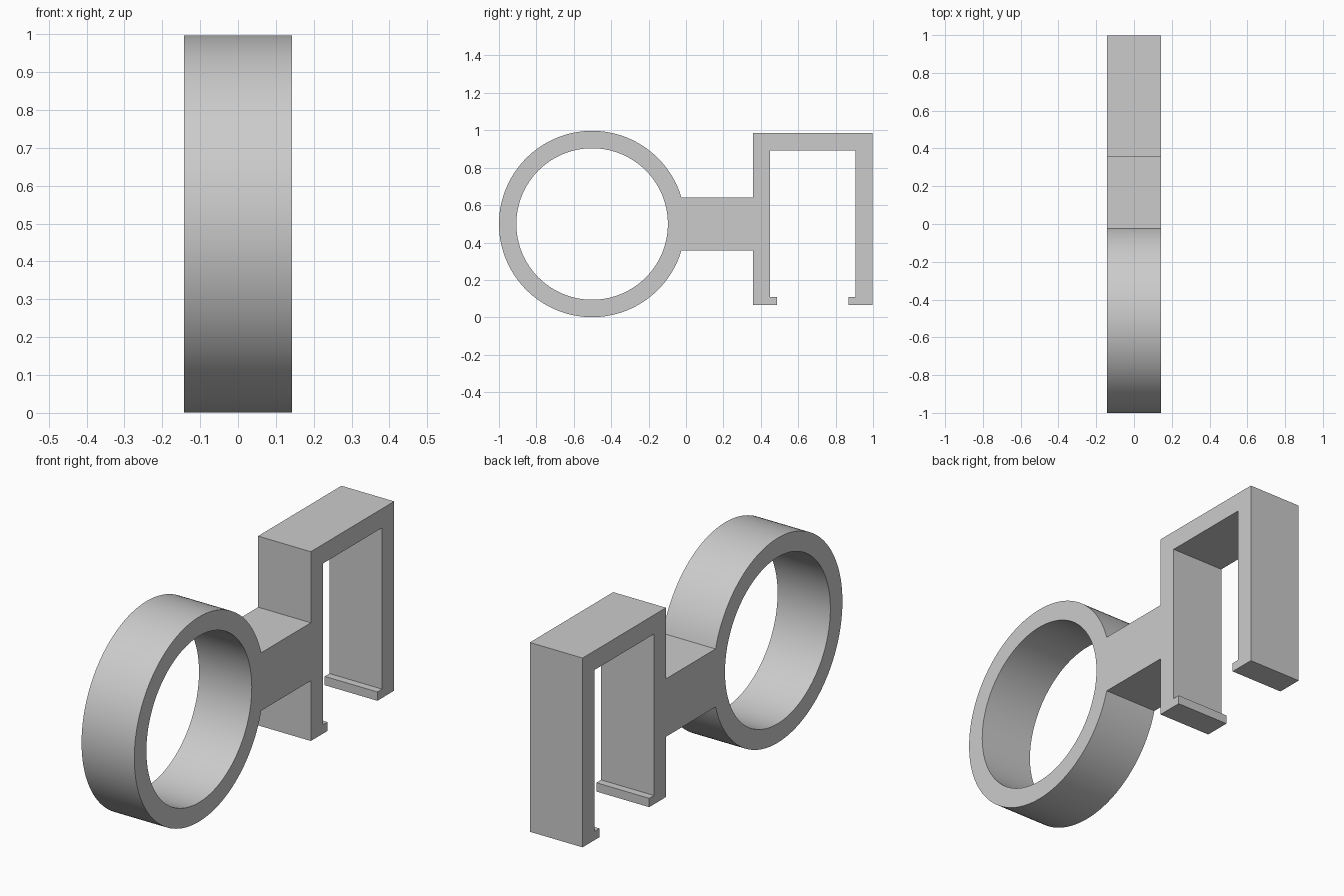
import bpy, bmesh
from math import asin, cos, sin, pi, radians
from mathutils import Vector

cube = bpy.data.objects.get("Cube")
if cube:
    bpy.data.objects.remove(cube, do_unlink=True)

HALF_WIDTH = 0.142
RING_Y, RING_Z = -0.502, 0.499
OUTER_R, INNER_R = 0.498, 0.405
BAR_HALF = 0.141
SEGMENTS = 128

grey = bpy.data.materials.new("plain grey")
grey.use_nodes = True
grey.diffuse_color = (0.6, 0.6, 0.6, 1)
grey.node_tree.nodes["Principled BSDF"].inputs["Base Color"].default_value = (0.6, 0.6, 0.6, 1)


def arc(radius, start, end, count):
    """Points of an arc in the side plane, as (y, z)."""
    angles = (start + (end - start) * i / count for i in range(count + 1))
    return [(RING_Y + radius * cos(a), RING_Z + radius * sin(a)) for a in angles]


def add_loop(bm, points):
    verts = [bm.verts.new((-HALF_WIDTH, y, z)) for y, z in points]
    return [bm.edges.new((v, verts[i - 1])) for i, v in enumerate(verts)]


# Outer outline: ring, open where the bar joins it
gap = asin(BAR_HALF / OUTER_R)
outline = arc(OUTER_R, gap, 2 * pi - gap, SEGMENTS)

# Bar and square hook with a small inward lip on each leg
left, right, bottom, top = 0.357, 0.998, 0.065, 0.986
in_left, in_right, in_top = 0.45, 0.905, 0.893
lip, lip_top = 0.036, 0.108
outline += [
    (left, RING_Z - BAR_HALF), (left, bottom),
    (in_left + lip, bottom), (in_left + lip, lip_top), (in_left, lip_top),
    (in_left, in_top), (in_right, in_top),
    (in_right, lip_top), (in_right - lip, lip_top), (in_right - lip, bottom),
    (right, bottom), (right, top), (left, top),
    (left, RING_Z + BAR_HALF),
]

# Round hole through the ring
hole = arc(INNER_R, 0, 2 * pi, SEGMENTS)[:-1]

# Fill the profile and extrude it across the width
bm = bmesh.new()
edges = add_loop(bm, outline) + add_loop(bm, hole)
bmesh.ops.triangle_fill(bm, edges=edges, use_beauty=True, normal=Vector((1, 0, 0)))
result = bmesh.ops.extrude_face_region(bm, geom=bm.faces[:], use_keep_orig=True)
moved = [g for g in result["geom"] if isinstance(g, bmesh.types.BMVert)]
bmesh.ops.translate(bm, verts=moved, vec=(2 * HALF_WIDTH, 0, 0))
bmesh.ops.recalc_face_normals(bm, faces=bm.faces[:])

mesh = bpy.data.meshes.new("ring_and_hook_bracket")
bm.to_mesh(mesh)
bm.free()
mesh.materials.append(grey)
bracket = bpy.data.objects.new("ring_and_hook_bracket", mesh)
bpy.context.collection.objects.link(bracket)

# Smooth the round walls, keep the corners crisp
bpy.ops.object.select_all(action="DESELECT")
bracket.select_set(True)
bpy.context.view_layer.objects.active = bracket
bpy.ops.object.shade_smooth_by_angle(angle=radians(30))
